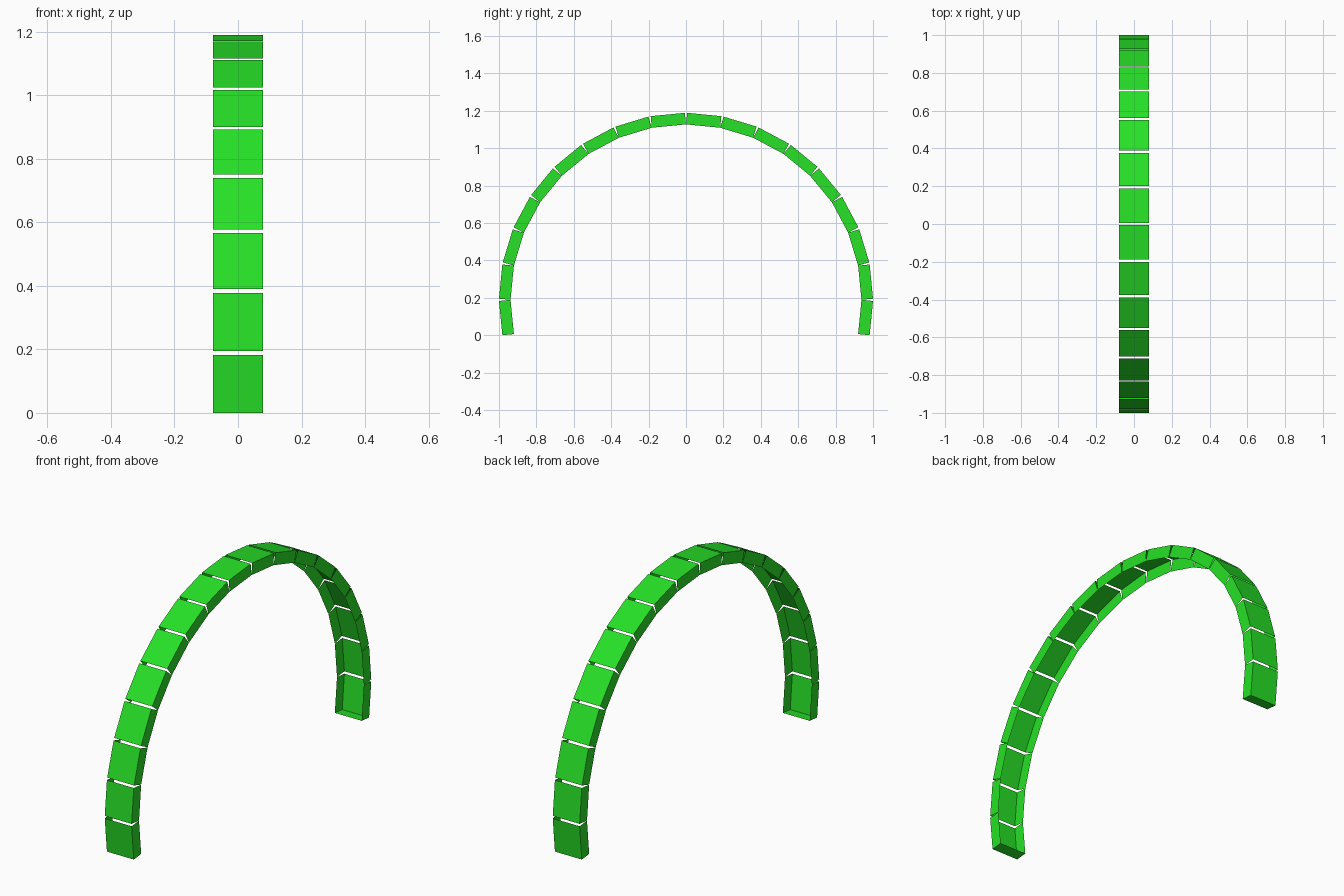
import bpy, bmesh, math
from mathutils import Vector

if "Cube" in bpy.data.objects:
    bpy.data.objects.remove(bpy.data.objects["Cube"])

HALF_W = 0.0785      # half width along x
OUT = 0.9957         # distance of outer panels from the arch centre
DEPTH = 0.062        # height of the side walls
HALF_L = 0.0918      # half length of one segment
CENTRE_Z = 0.189
COUNT = 18
STEP = math.radians(11.25)

green = bpy.data.materials.new("bright green")
green.diffuse_color = (0.02, 0.75, 0.02, 1)
green.use_nodes = True
green.node_tree.nodes["Principled BSDF"].inputs["Base Color"].default_value = green.diffuse_color


def segment(index):
    """One straight channel, open to the inside; the two foot segments get an end cap."""
    a = STEP * (index - 0.5)
    radial = Vector((0, math.cos(a), math.sin(a)))
    along = Vector((0, -math.sin(a), math.cos(a)))
    bm = bmesh.new()

    def vert(x, l, d):
        p = radial * d + along * l
        return bm.verts.new((x, p.y, p.z + CENTRE_Z))

    # cross-section: inner left, outer left, outer right, inner right
    section = [(-HALF_W, OUT - DEPTH), (-HALF_W, OUT), (HALF_W, OUT), (HALF_W, OUT - DEPTH)]
    start = [vert(x, -HALF_L, d) for x, d in section]
    end = [vert(x, HALF_L, d) for x, d in section]
    for i in range(3):
        bm.faces.new((start[i], start[i + 1], end[i + 1], end[i]))
    if index == 0:
        bm.faces.new(start[::-1])
    if index == COUNT - 1:
        bm.faces.new(end)
    # outward normals
    mid = Vector((0, 0, CENTRE_Z)) + radial * (OUT - DEPTH / 2)
    bm.normal_update()
    for f in bm.faces:
        if f.normal.dot(f.calc_center_median() - mid) < 0:
            f.normal_flip()
    name = "arch_foot" if index in (0, COUNT - 1) else "arch_segment"
    me = bpy.data.meshes.new(name)
    bm.to_mesh(me)
    bm.free()
    me.materials.append(green)
    bpy.context.collection.objects.link(bpy.data.objects.new(name, me))


# Arch of straight channel segments, from one foot to the other
for i in range(COUNT):
    segment(i)
